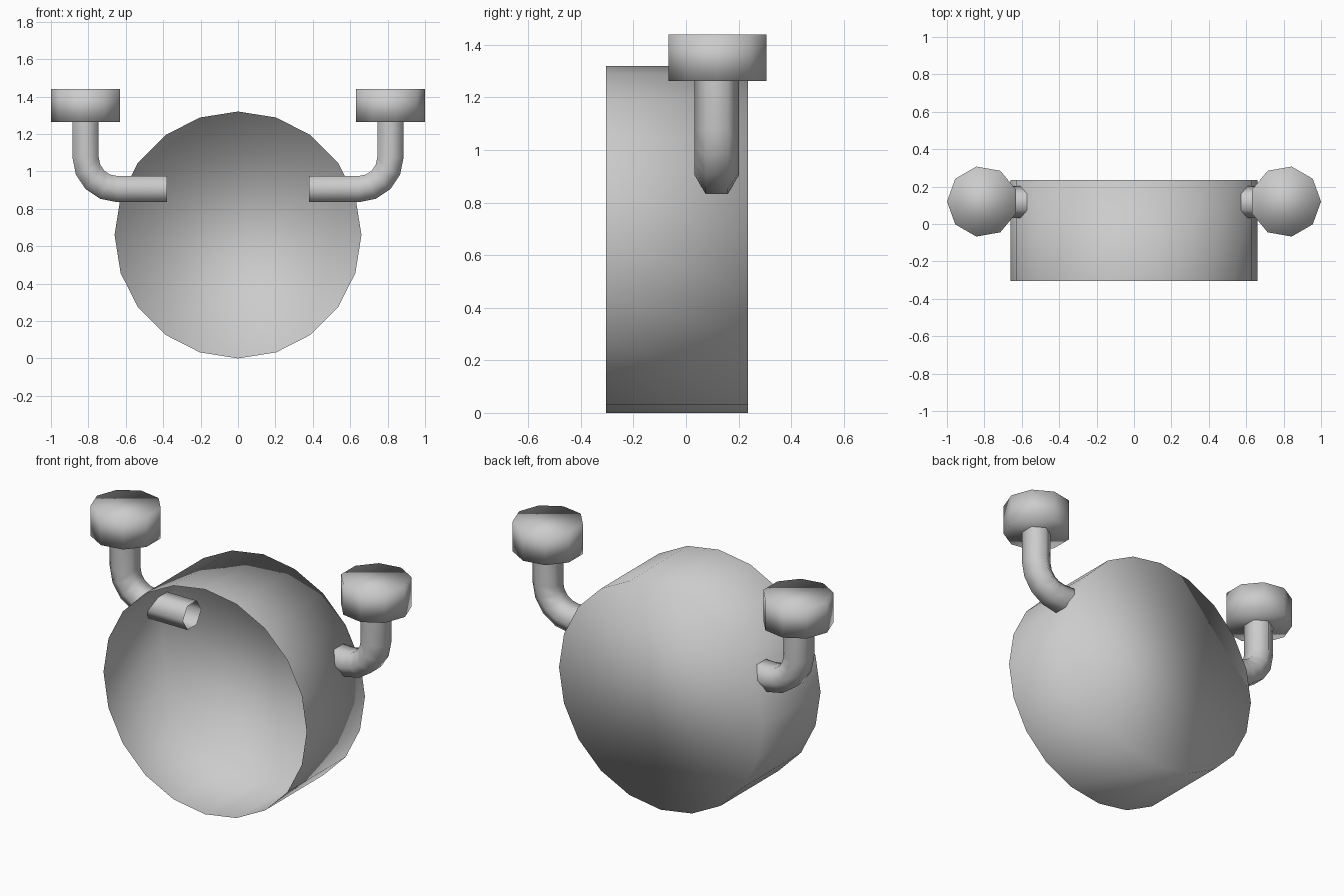
import bpy, bmesh
from math import cos, sin, pi, radians
from mathutils import Vector

if "Cube" in bpy.data.objects:
    bpy.data.objects.remove(bpy.data.objects["Cube"])


def loft(name, rings, cap_start=False, cap_end=False, mirror=False):
    """Skin a list of closed rings into one smooth-shaded object."""
    bm = bmesh.new()
    loops = [[bm.verts.new(p) for p in ring] for ring in rings]
    n = len(loops[0])
    for a, b in zip(loops, loops[1:]):
        for i in range(n):
            j = (i + 1) % n
            bm.faces.new((a[i], a[j], b[j], b[i]))
    if cap_start:
        bm.faces.new(loops[0][::-1])
    if cap_end:
        bm.faces.new(loops[-1])
    for f in bm.faces:
        f.smooth = True
    mesh = bpy.data.meshes.new(name)
    bm.to_mesh(mesh)
    bm.free()
    obj = bpy.data.objects.new(name, mesh)
    bpy.context.collection.objects.link(obj)
    if mirror:
        mod = obj.modifiers.new("mirror", "MIRROR")
        mod.use_mirror_merge = False
    return obj


def circle(n):
    return [(cos(2 * pi * i / n), sin(2 * pi * i / n)) for i in range(n)]


# drum shell: 20 sides, open at the front, closed at the back
R = 0.66
loft("drum_shell",
     [[(R * c, y, R - R * s) for c, s in circle(20)] for y in (-0.305, 0.235)],
     cap_end=True)

# bent pipes: hexagonal section swept through a quarter-turn elbow
Y = 0.117
path = [((0.38, 0.905), -90)]
path += [((0.645 + 0.17 * cos(radians(a)), 1.075 + 0.17 * sin(radians(a))), a)
         for a in (-90, -67.5, -45, -22.5, 0)]
path += [((0.815, 1.27), 0)]
rings = []
for (x, z), a in path:
    out = Vector((cos(radians(a)), 0, sin(radians(a))))
    rings.append([Vector((x, Y + 0.085 * c, z)) + out * (0.081 * s)
                  for c, s in [(-c, s) for c, s in circle(6)][::-1]])
pipe = loft("bent_pipe", rings, mirror=True)
bm = bmesh.new()
bm.from_mesh(pipe.data)
bmesh.ops.recalc_face_normals(bm, faces=bm.faces)
bm.to_mesh(pipe.data)
bm.free()

# nine-sided closed cups on top of the pipes
loft("pipe_cup",
     [[(0.81 + 0.19 * c, 0.12 + 0.19 * s, z) for c, s in circle(9)]
      for z in (1.263, 1.44)],
     cap_start=True, cap_end=True, mirror=True)
